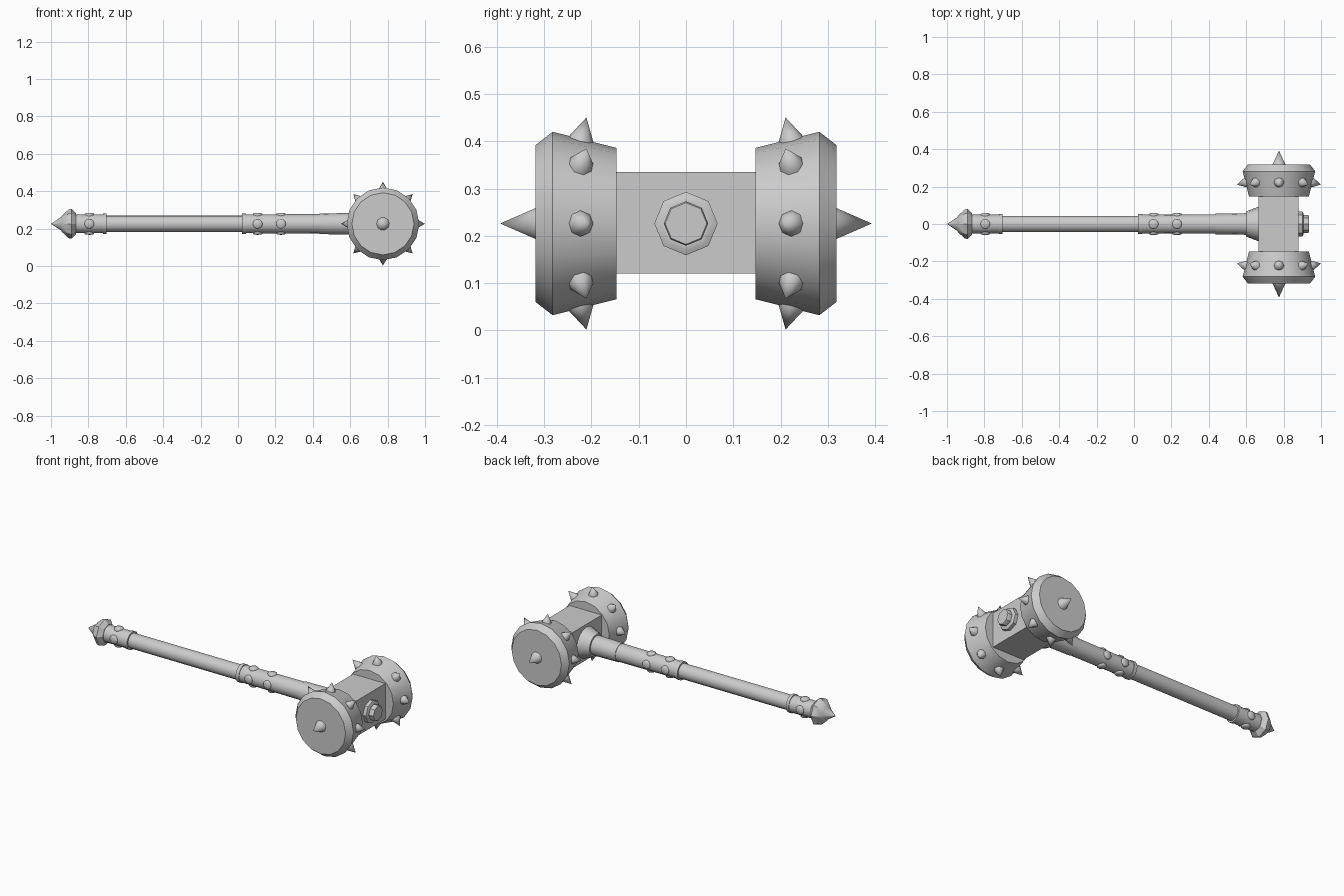
import bpy, bmesh, math
from mathutils import Vector, Matrix

if "Cube" in bpy.data.objects:
    bpy.data.objects.remove(bpy.data.objects["Cube"])

AXIS_Z = 0.226      # height of the handle axis
HEAD_X = 0.775      # centre of the hammer head

metal = bpy.data.materials.new("grey_metal")
metal.diffuse_color = (0.6, 0.6, 0.6, 1)
metal.use_nodes = True
metal.node_tree.nodes["Principled BSDF"].inputs["Base Color"].default_value = metal.diffuse_color


def finish(name, bm, angle=32):
    bmesh.ops.remove_doubles(bm, verts=bm.verts, dist=1e-5)
    bmesh.ops.recalc_face_normals(bm, faces=bm.faces)
    me = bpy.data.meshes.new(name)
    bm.to_mesh(me)
    bm.free()
    me.materials.append(metal)
    me.shade_smooth()
    me.set_sharp_from_angle(angle=math.radians(angle))
    ob = bpy.data.objects.new(name, me)
    bpy.context.collection.objects.link(ob)
    return ob


def turned(name, origin, direction, profile, sides=16, angle=32):
    """Revolve (distance, radius) points around an axis."""
    bm = bmesh.new()
    rings = []
    for t, r in profile:
        rings.append([bm.verts.new((r * math.cos(a), r * math.sin(a), t))
                      for a in (math.tau * i / sides for i in range(sides))])
    for a, b in zip(rings, rings[1:]):
        for i in range(sides):
            j = (i + 1) % sides
            bm.faces.new((a[i], a[j], b[j], b[i]))
    for ring, (t, r) in ((rings[0], profile[0]), (rings[-1], profile[-1])):
        if r > 0:
            bm.faces.new(ring)
    rot = Vector(direction).to_track_quat('Z', 'Y').to_matrix().to_4x4()
    bm.transform(Matrix.Translation(origin) @ rot)
    return finish(name, bm, angle)


def along_handle(name, profile, sides=16, angle=32):
    return turned(name, (0, 0, AXIS_Z), (1, 0, 0), profile, sides, angle)


# Handle parts
along_handle("pommel", [(-1, 0), (-0.945, 0.036), (-0.94, 0.045), (-0.905, 0.077),
                        (-0.89, 0.08), (-0.865, 0.055), (-0.865, 0.03)], 8)
along_handle("pommel_collar", [(-0.87, 0.05), (-0.71, 0.05)])
along_handle("pommel_ring", [(-0.722, 0.045), (-0.722, 0.054), (-0.704, 0.054), (-0.704, 0.04)])
along_handle("shaft", [(-0.72, 0.044), (0.05, 0.044)])
along_handle("sleeve_ring", [(0.021, 0.04), (0.021, 0.054), (0.042, 0.054), (0.042, 0.045)])
along_handle("sleeve", [(0.03, 0.05), (0.44, 0.052)])
along_handle("upper_sleeve", [(0.435, 0.05), (0.435, 0.055), (0.62, 0.058)])
along_handle("socket", [(0.598, 0.05), (0.598, 0.067), (0.665, 0.092), (0.68, 0.092)])
along_handle("end_nut", [(0.87, 0.067), (0.901, 0.067), (0.907, 0.055), (0.907, 0.047),
                         (0.93, 0.047), (0.935, 0.044)], 8)

# Low rounded studs on the collar and sleeve
for x in (-0.795, 0.105, 0.23):
    for k in range(4):
        a = k * math.pi / 2
        d = Vector((0, math.cos(a), math.sin(a)))
        turned("stud", Vector((x, 0, AXIS_Z)) + d * 0.042, d,
               [(0, 0.026), (0.010, 0.026), (0.015, 0.021), (0.017, 0)], 12, 50)

# Square head block
bm = bmesh.new()
bmesh.ops.create_cube(bm, size=1)
bm.transform(Matrix.Translation((0.773, 0, 0.2275)) @ Matrix.Diagonal((0.215, 0.30, 0.215, 1)))
finish("head_block", bm)

# Two flared striking drums with spikes
for s in (-1, 1):
    centre = Vector((HEAD_X, 0, AXIS_Z))
    turned("drum", centre, (0, s, 0), [(0.147, 0.16), (0.282, 0.194), (0.318, 0.166)])
    turned("face_spike", centre, (0, s, 0), [(0.31, 0.038), (0.393, 0)], 10, 50)
    for k in range(8):
        a = k * math.pi / 4
        radial = Vector((math.cos(a), 0, math.sin(a)))
        normal = (radial - Vector((0, s * 0.244, 0))).normalized()
        base = centre + radial * 0.165 + Vector((0, s * 0.225, 0))
        turned("rim_spike", base, normal, [(0, 0.029), (0.014, 0.0265), (0.061, 0)], 8, 50)
